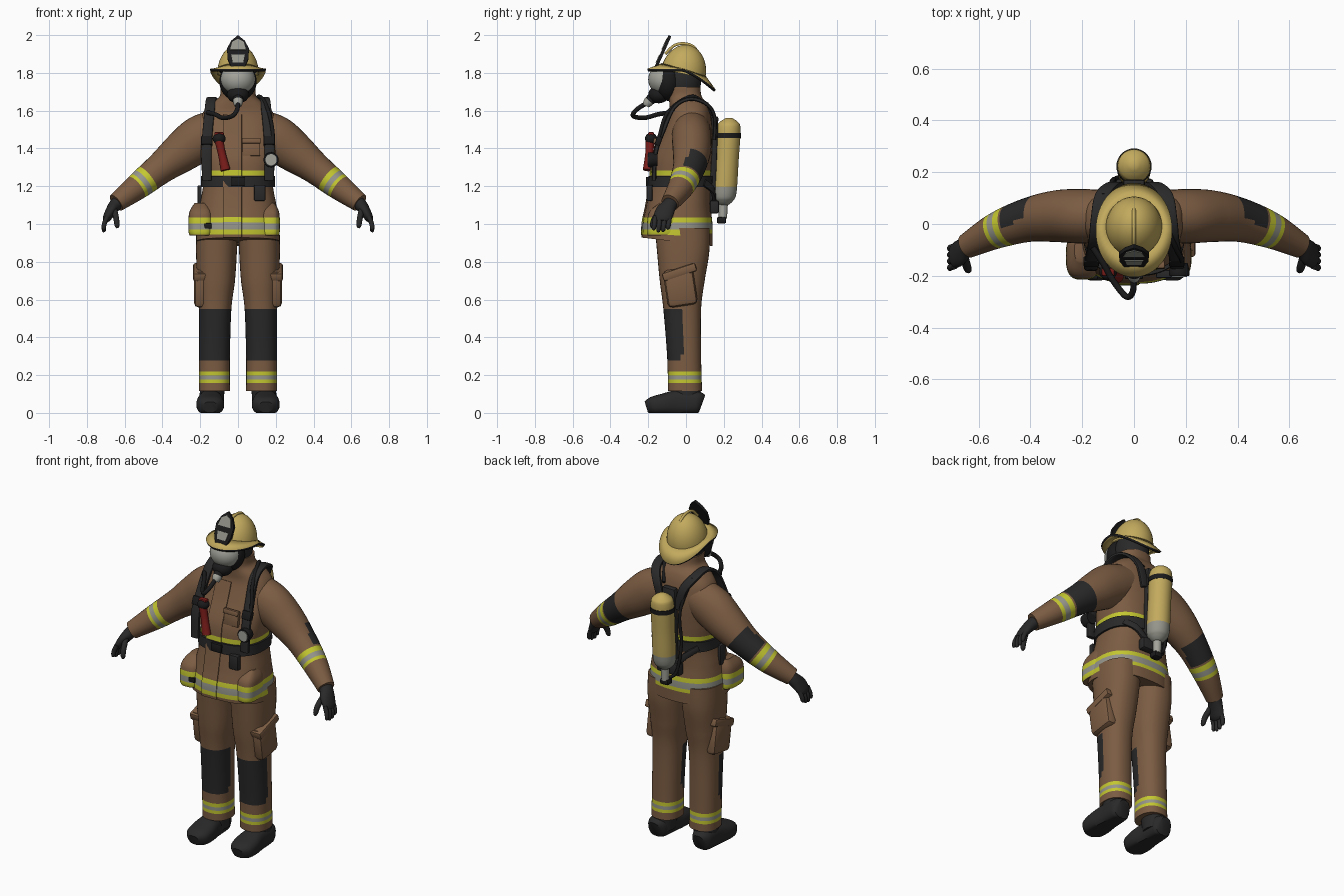
import bpy, bmesh, math
from mathutils import Vector, Matrix

cube = bpy.data.objects.get("Cube")
if cube:
    bpy.data.objects.remove(cube, do_unlink=True)

COLOURS = {
    "brown_cloth": (.2, .108, .056), "helmet_yellow": (.54, .4, .11),
    "lime_tape": (.55, .57, .03), "silver_tape": (.3, .3, .26),
    "dark_grey": (.022, .022, .023), "black": (.011, .011, .012),
    "red": (.19, .012, .01), "visor_grey": (.37, .37, .33),
}
MATS = {}
for key, rgb in COLOURS.items():
    m = bpy.data.materials.new(key)
    m.use_nodes = True
    m.diffuse_color = (*rgb, 1)
    bsdf = m.node_tree.nodes["Principled BSDF"]
    bsdf.inputs["Base Color"].default_value = (*rgb, 1)
    bsdf.inputs["Roughness"].default_value = .7
    MATS[key] = m

X, Y, Z = Vector((1, 0, 0)), Vector((0, 1, 0)), Vector((0, 0, 1))
meshes = []


def finish(name, bm, mats):
    bmesh.ops.recalc_face_normals(bm, faces=bm.faces)
    me = bpy.data.meshes.new(name)
    bm.to_mesh(me)
    bm.free()
    for key in mats:
        me.materials.append(MATS[key])
    ob = bpy.data.objects.new(name, me)
    bpy.context.collection.objects.link(ob)
    meshes.append(ob)
    return ob


def spline(pts, step):
    """Smooth samples (parameter, values) through the stations."""
    out = []
    for i in range(len(pts) - 1):
        a, b, c, d = pts[max(i - 1, 0)], pts[i], pts[i + 1], pts[min(i + 2, len(pts) - 1)]
        k = max(2, math.ceil((Vector(c[:3]) - Vector(b[:3])).length / step))
        for j in range(k):
            t = j / k
            out.append((i + t, [q + .5 * t * (r - p + t * (2 * p - 5 * q + 4 * r - s
                        + t * (3 * (q - r) + s - p))) for p, q, r, s in zip(a, b, c, d)]))
    out.append((len(pts) - 1, list(pts[-1])))
    return out


def loft(name, pts, rule, ref=None, n=28, power=2, warp=None, step=.01):
    """Rounded sections through (x, y, z, radius a, radius b); level if no ref."""
    bm, rings, mats = bmesh.new(), [], []
    samples = spline(pts, step)
    centres = [Vector(s[1][:3]) for s in samples]
    for i, (t, s) in enumerate(samples):
        u, v = X, Y
        if ref:
            tan = (centres[min(i + 1, len(centres) - 1)] - centres[max(i - 1, 0)]).normalized()
            u = (ref - tan * ref.dot(tan)).normalized()
            v = tan.cross(u)
        ring = []
        for k in range(n):
            a = math.tau * k / n
            c, d = [math.copysign(abs(f) ** (2 / power), f) for f in (math.cos(a), math.sin(a))]
            co = centres[i] + u * c * max(s[3], .002) + v * d * max(s[4], .002)
            ring.append(bm.verts.new(warp(co) if warp else co))
        rings.append(ring)

    def paint(face, p, t):
        key = rule if isinstance(rule, str) else rule(face.calc_center_median(), p, t)
        if key not in mats:
            mats.append(key)
        face.material_index = mats.index(key)

    for i in range(len(rings) - 1):
        for k in range(n):
            l = (k + 1) % n
            f = bm.faces.new((rings[i][k], rings[i][l], rings[i + 1][l], rings[i + 1][k]))
            paint(f, (centres[i] + centres[i + 1]) / 2, (samples[i][0] + samples[i + 1][0]) / 2)
    for j in (0, -1):
        paint(bm.faces.new(rings[j]), centres[j], samples[j][0])
    return finish(name, bm, mats)


def box(name, loc, size, mat, rot=0, bevel=.006):
    bm = bmesh.new()
    bmesh.ops.create_cube(bm, size=1)
    bmesh.ops.scale(bm, vec=size, verts=bm.verts)
    bmesh.ops.bevel(bm, geom=bm.edges[:], offset=bevel, segments=2, affect='EDGES', profile=.5)
    bm.transform(Matrix.Translation(loc) @ Matrix.Rotation(rot, 4, 'X'))
    return finish(name, bm, [mat])


def ball(name, loc, size, mat, rot=0, half=False):
    bm = bmesh.new()
    bmesh.ops.create_uvsphere(bm, u_segments=32, v_segments=20, radius=1)
    if half:
        bmesh.ops.delete(bm, geom=[v for v in bm.verts if v.co.z < -.01], context='VERTS')
    bm.transform(Matrix.Translation(loc) @ Matrix.Rotation(rot, 4, 'X') @ Matrix.Diagonal((*size, 1)))
    return finish(name, bm, [mat])


def plate(name, outline, loc, rot, thick, mat):
    bm = bmesh.new()
    face = bm.faces.new([bm.verts.new((x, 0, z)) for x, z in outline])
    ext = bmesh.ops.extrude_face_region(bm, geom=[face])
    bmesh.ops.translate(bm, vec=(0, thick, 0), verts=[g for g in ext["geom"] if isinstance(g, bmesh.types.BMVert)])
    bm.transform(Matrix.Translation(loc) @ Matrix.Rotation(rot, 4, 'X'))
    return finish(name, bm, [mat])


def stripe(value, low, high):
    """Lime, silver, lime across a band; None outside it."""
    if low < value < high:
        return "silver_tape" if abs((value - low) / (high - low) - .5) < .18 else "lime_tape"


# Jacket
def jacket_rule(c, p, t):
    if 1.255 < c.z < 1.285:
        return "lime_tape"
    return stripe(c.z, .943, 1.035) or "brown_cloth"


def hem(co):
    return co - Z * .12 * co.y * min(1, max(0, 1 - (co.z - .9) / .05))


torso = [(0, -.045, .9, .222, .185), (0, -.045, 1, .218, .185), (0, -.04, 1.1, .203, .17),
         (0, -.03, 1.22, .184, .16), (0, -.02, 1.35, .198, .157), (0, .008, 1.48, .21, .133),
         (0, .02, 1.58, .19, .11), (0, .012, 1.635, .145, .1), (0, -.005, 1.675, .098, .088),
         (0, -.012, 1.725, .092, .088)]
loft("jacket", torso, jacket_rule, n=48, power=2.5, warp=hem)
loft("front_flap", [(-.03, y - b, z, .05, .006) for _, y, z, _, b in torso[:7]],
     jacket_rule, ref=X, power=5, warp=hem)
for side, x, rx, ry in (("right", -.197, .066, .09), ("left", .167, .055, .082)):
    loft(side + "_jacket_pocket", [(x, -.125, .94, rx * .9, ry * .95), (x, -.125, .97, rx, ry),
         (x, -.12, 1.06, rx * .93, ry * .93), (x, -.1, 1.11, rx * .5, ry * .5)], jacket_rule, power=3)
box("chest_pocket", (.07, -.158, 1.405), (.095, .022, .09), "brown_cloth", -.15)
box("chest_pocket_flap", (.07, -.161, 1.44), (.1, .024, .03), "brown_cloth", -.15)


# Sleeves, trousers, gloves and boots
def sleeve_rule(c, p, t):
    if 2.65 < t < 3.52 and (c - p).y > -.008:
        return "dark_grey"
    return stripe(t, 3.56, 4.07) or "brown_cloth"


def leg_rule(c, p, t):
    if .28 < c.z < .555 and c.y < -.02:
        return "dark_grey"
    return stripe(c.z, .16, .222) or "brown_cloth"


for side, s in (("left", 1), ("right", -1)):
    def flip(pts):
        return [(p[0] * s, *p[1:]) for p in pts]

    loft(side + "_sleeve", flip([(.1, .03, 1.5, .1, .11), (.2, .03, 1.452, .105, .122),
         (.3, .03, 1.38, .1, .108), (.41, .015, 1.295, .085, .084), (.53, -.025, 1.2, .07, .07),
         (.645, -.085, 1.112, .048, .05)]), sleeve_rule, ref=Y, n=32)
    loft(side + "_glove", flip([(.61, -.066, 1.138, .04, .036), (.65, -.088, 1.1, .04, .034),
         (.675, -.112, 1.065, .05, .028), (.695, -.125, 1.03, .046, .022), (.703, -.128, 1.015, .03, .014)]),
         "dark_grey", ref=Y, n=20)
    for i in range(4):
        y, reach = -.165 + i * .025, (.01, 0, .002, .014)[i]
        loft(f"{side}_finger_{i + 1}", flip([(.692, y + .003, 1.04, .013, .013),
             (.708, y - .002, 1, .013, .013), (.71, y - .006, .965 + reach, .011, .011),
             (.708, y - .007, .957 + reach, .004, .004)]), "dark_grey", ref=Y, n=10)
    loft(side + "_thumb", flip([(.655, -.125, 1.08, .015, .015), (.645, -.165, 1.03, .016, .016),
         (.64, -.178, .99, .013, .013), (.639, -.179, .978, .005, .005)]), "dark_grey", ref=Y, n=10)

    loft(side + "_trouser_leg", flip([(.125, -.005, .115, .082, .09), (.125, -.01, .3, .082, .09),
         (.121, -.02, .55, .086, .1), (.116, -.02, .7, .1, .119), (.114, -.015, .85, .108, .138),
         (.11, -.02, .98, .11, .145)]), leg_rule, n=36, power=2.3)
    box(side + "_cargo_pocket", (s * .188, -.03, .665), (.09, .16, .2), "brown_cloth", .15, .025)
    box(side + "_cargo_flap", (s * .19, -.035, .745), (.094, .185, .045), "brown_cloth", .32, .01)

    loft(side + "_boot", flip([(.147, .086, .05, .035, .045), (.147, .06, .055, .058, .06),
         (.147, -.04, .055, .062, .066), (.147, -.12, .046, .073, .056), (.147, -.18, .038, .066, .046),
         (.147, -.21, .03, .035, .03)]), "dark_grey", ref=X, power=2.6,
         warp=lambda co: Vector((co.x, co.y, max(co.z, 0))))
    loft(side + "_boot_shaft", flip([(.14, .01, .04, .064, .072), (.135, 0, .17, .066, .075)]), "dark_grey")

    # Harness straps
    loft(side + "_shoulder_strap", flip([(.05, .15, 1.45, .024, .01), (.085, .15, 1.57, .025, .01),
         (.125, .105, 1.638, .027, .01), (.14, .02, 1.662, .027, .01), (.148, -.06, 1.62, .027, .01),
         (.16, -.118, 1.5, .027, .012), (.167, -.16, 1.38, .027, .012), (.165, -.17, 1.23, .025, .012)]),
         "dark_grey", ref=X, power=4, n=16)
    box(side + "_strap_buckle", (s * .165, -.145, 1.44), (.06, .03, .05), "black", -.35)
    loft(side + "_lower_back_strap", flip([(.04, .15, 1.12, .018, .01), (.1, .14, 1.18, .018, .01),
         (.15, .095, 1.22, .018, .01)]), "dark_grey", ref=Z, power=4, n=12)

# Waist belt and things hung on it
loft("waist_belt", [(0, -.031, 1.195, .197, .171), (0, -.03, 1.225, .196, .171), (0, -.028, 1.255, .197, .171)],
     "dark_grey", n=48, power=2.5)
box("belt_buckle", (0, -.203, 1.225), (.07, .02, .05), "black")
box("belt_pouch", (.115, -.193, 1.165), (.06, .032, .085), "dark_grey")
box("hip_strap", (-.203, -.05, 1.145), (.022, .05, .12), "dark_grey")
box("pocket_tag", (-.16, -.206, .99), (.04, .016, .028), "black", 0, .003)

# Torch and pressure gauge
loft("torch_body", [(-.1, -.19, 1.44, .024, .024), (-.085, -.195, 1.37, .021, .021),
     (-.066, -.205, 1.285, .026, .024)], "red", ref=X, n=20)
ball("torch_head", (-.1, -.185, 1.452), (.034, .032, .03), "black")
box("torch_cap", (-.1, -.185, 1.478), (.05, .03, .018), "red")
loft("gauge_case", [(.175, -.15, 1.34, .032, .032), (.175, -.185, 1.34, .04, .04),
     (.175, -.2, 1.34, .038, .038)], "black", ref=X)
loft("gauge_face", [(.175, -.198, 1.34, .03, .03), (.175, -.205, 1.34, .03, .03)], "visor_grey", ref=X)
loft("gauge_hose", [(.17, -.16, 1.37, .01, .01), (.185, -.14, 1.47, .01, .01), (.16, -.09, 1.6, .01, .01),
     (.11, .04, 1.675, .01, .01), (.05, .14, 1.58, .01, .01)], "black", ref=X, n=10)

# Hooded head and breathing mask
ball("hood", (0, -.02, 1.76), (.09, .1, .125), "dark_grey")
ball("mask_frame", (0, -.095, 1.755), (.099, .076, .103), "black")
ball("visor", (0, -.112, 1.765), (.091, .088, .085), "visor_grey")
ball("mask_nose_cup", (0, -.145, 1.685), (.058, .055, .046), "black")
loft("regulator", [(0, -.165, 1.68, .028, .028), (0, -.2, 1.645, .026, .026), (0, -.212, 1.625, .018, .018)],
     lambda c, p, t: "visor_grey" if t > .7 else "black", ref=X, n=20)
loft("air_hose", [(0, -.2, 1.645, .012, .012), (-.005, -.262, 1.605, .012, .012), (-.03, -.28, 1.572, .012, .012),
     (-.08, -.22, 1.562, .012, .012), (-.12, -.15, 1.58, .012, .012), (-.16, -.09, 1.59, .012, .012)],
     "black", ref=Z, n=12)

# Helmet
ball("helmet_dome", (0, -.015, 1.795), (.11, .12, .155), "helmet_yellow", -.2, True)
loft("helmet_ridge", [(0, -.11, 1.9, .008, .008), (0, -.06, 1.946, .008, .008), (0, 0, 1.954, .008, .008),
     (0, .05, 1.928, .008, .008), (0, .09, 1.85, .006, .006)], "helmet_yellow", ref=X, n=10)
bm = bmesh.new()
loops = []
for k in range(48):
    a = math.tau * k / 48
    c, d = math.cos(a), math.sin(a)
    inner = bm.verts.new((.1 * c, -.015 + .11 * d, 1.815 - .03 * d))
    drop = .11 * max(0, d) ** 1.4
    loops.append((inner, bm.verts.new((.147 * c, -.025 + .178 * d, 1.815 - drop))))
for k in range(48):
    (a, b), (c, d) = loops[k], loops[(k + 1) % 48]
    bm.faces.new((a, b, d, c))
brim = finish("helmet_brim", bm, ["helmet_yellow", "black"])
solid = brim.modifiers.new("thickness", 'SOLIDIFY')
solid.thickness, solid.offset, solid.material_offset_rim = .014, 0, 1
half = [(.035, 0), (.055, .05), (.058, .11), (.035, .155)]
outline = half + [(0, .186)] + [(-x, z) for x, z in reversed(half)]
plate("helmet_shield", outline, (0, -.168, 1.83), -.42, .016, "black")
plate("shield_upper_panel", [(-.042, .105), (.042, .105), (.03, .15), (0, .168), (-.03, .15)],
      (0, -.173, 1.828), -.42, .006, "silver_tape")
plate("shield_lower_panel", [(-.028, .03), (.028, .03), (.036, .075), (-.036, .075)],
      (0, -.173, 1.828), -.42, .006, "silver_tape")

# Air tank and its carrier
loft("air_tank", [(0, .2, 1.1, .022, .022), (0, .201, 1.12, .046, .046), (0, .204, 1.165, .063, .063),
     (0, .215, 1.34, .064, .064), (0, .225, 1.5, .064, .064), (0, .227, 1.54, .048, .048),
     (0, .228, 1.562, .014, .014)], lambda c, p, t: "silver_tape" if c.z < 1.2 else "helmet_yellow", n=32)
loft("tank_band", [(0, .222, 1.455, .068, .068), (0, .224, 1.482, .068, .068)], "black", n=32)
loft("tank_valve", [(0, .195, 1.03, .022, .022), (0, .198, 1.11, .024, .024)], "visor_grey", n=20)
box("valve_knob", (0, .188, 1.02), (.055, .05, .035), "black", 0, .01)
box("back_frame", (0, .146, 1.32), (.085, .036, .5), "dark_grey", -.03, .01)
box("frame_foot", (0, .15, 1.09), (.15, .05, .07), "dark_grey", 0, .012)
loft("tank_hose", [(0, .19, 1.04, .009, .009), (-.06, .18, 1.08, .009, .009), (-.085, .165, 1.25, .009, .009),
     (-.08, .17, 1.45, .009, .009), (-.12, .11, 1.64, .009, .009)], "black", ref=Y, n=10)

# Smooth shading with sharp edges kept
bpy.ops.object.select_all(action='DESELECT')
for ob in meshes:
    ob.select_set(True)
bpy.context.view_layer.objects.active = meshes[0]
bpy.ops.object.shade_smooth_by_angle(angle=math.radians(40))
